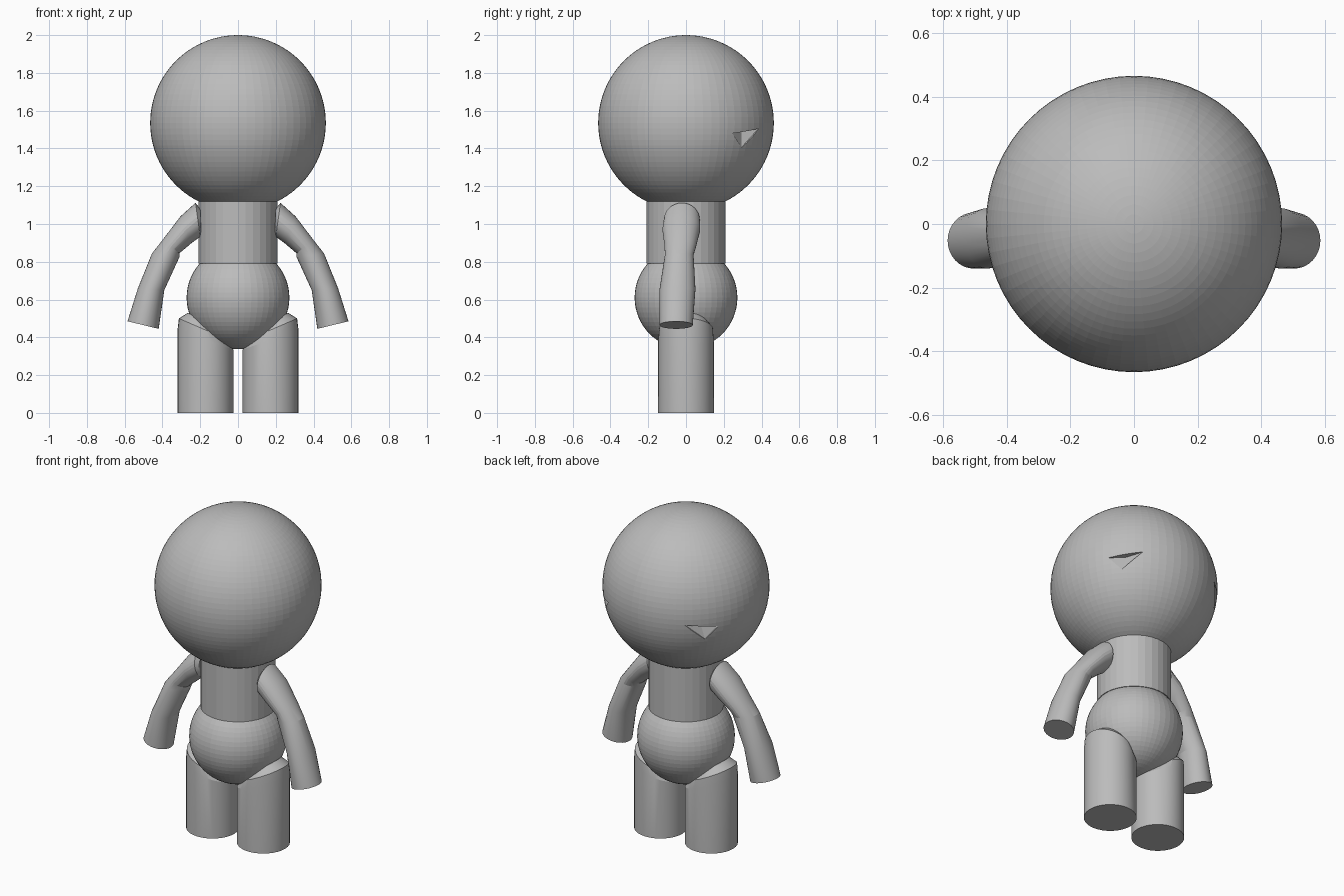
import bpy, bmesh, math
from mathutils import Vector

if "Cube" in bpy.data.objects:
    bpy.data.objects.remove(bpy.data.objects["Cube"])

grey = bpy.data.materials.new("plain grey")
grey.diffuse_color = (0.5, 0.5, 0.5, 1)
grey.use_nodes = True
grey.node_tree.nodes["Principled BSDF"].inputs["Base Color"].default_value = grey.diffuse_color


def finish(ob, name):
    ob.name = name
    ob.data.materials.clear()
    ob.data.materials.append(grey)
    return ob


def ball(name, r, z, segs, rings):
    bpy.ops.mesh.primitive_uv_sphere_add(segments=segs, ring_count=rings, radius=r, location=(0, 0, z))
    return finish(bpy.context.object, name)


def mesh_object(name, bm):
    bmesh.ops.recalc_face_normals(bm, faces=bm.faces[:])
    me = bpy.data.meshes.new(name)
    bm.to_mesh(me)
    bm.free()
    ob = bpy.data.objects.new(name, me)
    bpy.context.collection.objects.link(ob)
    return finish(ob, name)


def limb(name, sections, side, n=32):
    """Loft of ellipses: inner (x, z), outer (x, z), y centre, y half width."""
    bm = bmesh.new()
    loops = []
    for (x0, z0), (x1, z1), yc, h in sections:
        loop = []
        for i in range(n):
            a = 2 * math.pi * i / n
            t = (1 + math.cos(a)) / 2
            loop.append(bm.verts.new((side * (x0 + (x1 - x0) * t), yc + h * math.sin(a), z0 + (z1 - z0) * t)))
        loops.append(loop)
    for a, b in zip(loops, loops[1:]):
        for i in range(n):
            j = (i + 1) % n
            bm.faces.new((a[i], a[j], b[j], b[i]))
    bm.faces.new(loops[0])
    bm.faces.new(loops[-1])
    ob = mesh_object(name, bm)
    bpy.ops.object.select_all(action='DESELECT')
    ob.select_set(True)
    bpy.context.view_layer.objects.active = ob
    bpy.ops.object.shade_smooth_by_angle(angle=math.radians(14))
    return ob


# Head, torso and hips
head = ball("head", 0.465, 1.535, 64, 48)
bpy.ops.mesh.primitive_cylinder_add(vertices=32, radius=0.208, depth=0.33, location=(0, 0, 0.955))
finish(bpy.context.object, "torso")
ball("hips", 0.272, 0.61, 48, 32)

# Limb sections
arm = [((0.195, 0.95), (0.20, 1.08), -0.022, 0.075),
       ((0.20, 0.932), (0.225, 1.112), -0.022, 0.095),
       ((0.245, 0.90), (0.305, 1.04), -0.025, 0.10),
       ((0.31, 0.845), (0.40, 0.915), -0.03, 0.083),
       ((0.31, 0.825), (0.455, 0.845), -0.036, 0.076),
       ((0.39, 0.65), (0.53, 0.66), -0.045, 0.095),
       ((0.42, 0.445), (0.585, 0.485), -0.052, 0.088)]
leg = [((0.025, 0), (0.32, 0), 0, 0.147),
       ((0.025, 0.335), (0.32, 0.44), 0, 0.147),
       ((0.06, 0.39), (0.313, 0.50), 0, 0.142),
       ((0.09, 0.43), (0.265, 0.53), 0, 0.11)]

for side, label in ((1, "right"), (-1, "left")):
    limb(label + "_arm", arm, side)
    limb(label + "_leg", leg, side)

    # Shallow triangular notch in the back of the head
    c = Vector((0, 0, 1.535))
    corners = []
    for y, z in ((0.245, 1.48), (0.385, 1.505), (0.295, 1.405)):
        x = math.sqrt(0.465 ** 2 - y * y - (z - 1.535) ** 2)
        corners.append(Vector((side * x, y, z)) - c)
    deep = (corners[0] + corners[1]) / 2 * 0.93
    bm = bmesh.new()
    base = [bm.verts.new(c + p * 1.06) for p in corners]
    low = [bm.verts.new(c + p * 0.995) for p in corners]
    tip = bm.verts.new(c + deep)
    bm.faces.new(base)
    for i in range(3):
        j = (i + 1) % 3
        bm.faces.new((base[i], base[j], low[j], low[i]))
        bm.faces.new((low[i], low[j], tip))
    cutter = mesh_object(label + "_notch_cutter", bm)
    cutter.hide_render = True
    cutter.hide_viewport = True
    mod = head.modifiers.new(label + " notch", 'BOOLEAN')
    mod.operation = 'DIFFERENCE'
    mod.object = cutter
    mod.solver = 'EXACT'
